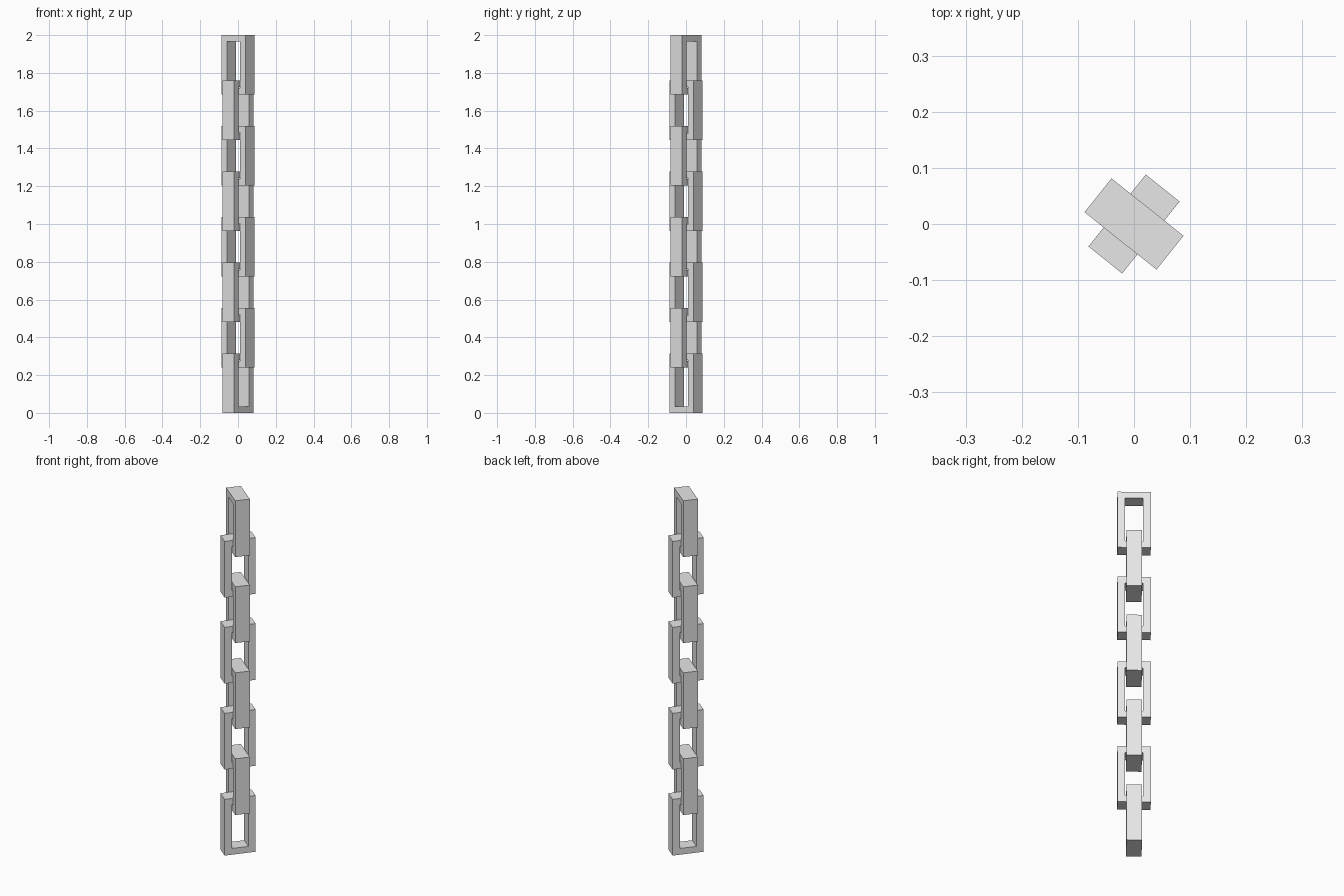
import bpy
import bmesh
import math

if "Cube" in bpy.data.objects:
    bpy.data.objects.remove(bpy.data.objects["Cube"])

COUNT = 8
HEIGHT, WIDTH, DEPTH = 0.315, 0.164, 0.077   # one link
SIDE, BAR = 0.038, 0.035                     # post width, cross bar height
PITCH = (2.0 - HEIGHT) / (COUNT - 1)
ANGLE = math.radians(-38.6)

steel = bpy.data.materials.new("light grey metal")
steel.diffuse_color = (0.8, 0.8, 0.8, 1)
steel.use_nodes = True
steel.node_tree.nodes["Principled BSDF"].inputs["Base Color"].default_value = steel.diffuse_color


def link_mesh():
    """Rectangular ring in the XZ plane, with depth along Y."""
    bm = bmesh.new()

    def loop(w, h, y):
        corners = ((-1, -1), (1, -1), (1, 1), (-1, 1))
        return [bm.verts.new((sx * w / 2, y, sz * h / 2)) for sx, sz in corners]

    inner_w, inner_h = WIDTH - 2 * SIDE, HEIGHT - 2 * BAR
    rings = [loop(WIDTH, HEIGHT, -DEPTH / 2), loop(WIDTH, HEIGHT, DEPTH / 2),
             loop(inner_w, inner_h, DEPTH / 2), loop(inner_w, inner_h, -DEPTH / 2)]
    # join each loop to the next, closing the ring
    for r in range(4):
        a, b = rings[r], rings[(r + 1) % 4]
        for i in range(4):
            j = (i + 1) % 4
            bm.faces.new((a[i], a[j], b[j], b[i]))
    bmesh.ops.recalc_face_normals(bm, faces=bm.faces)
    mesh = bpy.data.meshes.new("chain_link")
    bm.to_mesh(mesh)
    bm.free()
    mesh.materials.append(steel)
    return mesh


# Chain: links alternate by a quarter turn, the top one at ANGLE
mesh = link_mesh()
for n in range(COUNT):
    link = bpy.data.objects.new(f"chain_link_{n + 1}", mesh)
    link.location.z = HEIGHT / 2 + n * PITCH
    link.rotation_euler.z = ANGLE + (0 if n % 2 else math.pi / 2)
    bpy.context.collection.objects.link(link)
